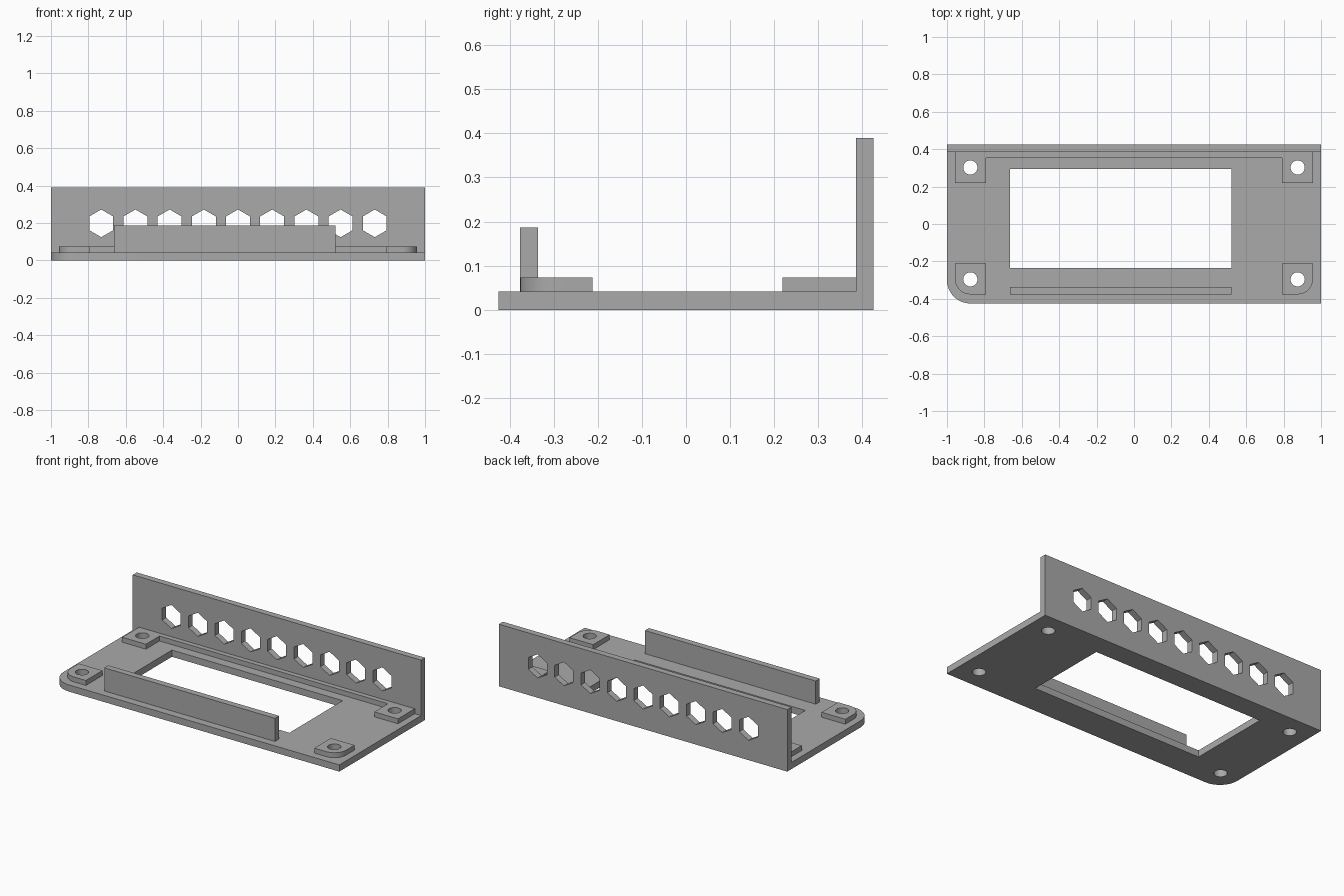
import bpy, bmesh
from math import sin, cos, pi, radians
from mathutils import Matrix

cube = bpy.data.objects.get("Cube")
if cube:
    bpy.data.objects.remove(cube)

grey = bpy.data.materials.new("mid grey")
grey.use_nodes = True
grey.diffuse_color = (0.4, 0.4, 0.4, 1)
grey.node_tree.nodes["Principled BSDF"].inputs["Base Color"].default_value = (0.4, 0.4, 0.4, 1)


def ring(cx, cy, r, sides, start=0.0):
    """Regular polygon or circle."""
    return [(cx + r * cos(start + 2 * pi * i / sides),
             cy + r * sin(start + 2 * pi * i / sides)) for i in range(sides)]


def rect(x0, x1, y0, y1, round_left=0.0, round_right=0.0):
    """Rectangle whose two front corners may be rounded."""
    pts = [(x1, y1), (x0, y1)]
    for r, cx, a0 in ((round_left, x0 + round_left, pi),
                      (round_right, x1 - round_right, 1.5 * pi)):
        steps = 10 if r else 0
        for i in range(steps + 1):
            a = a0 + 0.5 * pi * i / max(steps, 1)
            pts.append((cx + r * cos(a), y0 + r + r * sin(a)))
    return pts


def slab(name, loops, low, high, upright=False):
    """Extrude an outline with holes; upright slabs use x and z, with depth along y."""
    curve = bpy.data.curves.new(name, 'CURVE')
    curve.dimensions = '2D'
    curve.fill_mode = 'BOTH'
    curve.extrude = (high - low) / 2
    for pts in loops:
        spline = curve.splines.new('POLY')
        spline.points.add(len(pts) - 1)
        for p, (x, y) in zip(spline.points, pts):
            p.co = (x, y, 0, 1)
        spline.use_cyclic_u = True
    source = bpy.data.objects.new(name + " outline", curve)
    bpy.context.collection.objects.link(source)
    bpy.context.view_layer.update()
    graph = bpy.context.evaluated_depsgraph_get()
    mesh = bpy.data.meshes.new_from_object(source.evaluated_get(graph))
    bpy.data.objects.remove(source)

    mid = (low + high) / 2
    place = Matrix.Translation((0, mid, 0) if upright else (0, 0, mid))
    if upright:
        place = place @ Matrix.Rotation(radians(90), 4, 'X')
    bm = bmesh.new()
    bm.from_mesh(mesh)
    bm.transform(place)
    bmesh.ops.remove_doubles(bm, verts=bm.verts, dist=0.0001)
    bmesh.ops.recalc_face_normals(bm, faces=bm.faces)
    bm.to_mesh(mesh)
    bm.free()
    mesh.name = name
    mesh.materials.clear()
    mesh.materials.append(grey)
    obj = bpy.data.objects.new(name, mesh)
    bpy.context.collection.objects.link(obj)
    bpy.ops.object.select_all(action='DESELECT')
    obj.select_set(True)
    bpy.context.view_layer.objects.active = obj
    bpy.ops.object.shade_smooth_by_angle(angle=radians(30))
    return obj


BASE_TOP, PAD_TOP = 0.042, 0.073
WALL_FRONT, BACK = 0.385, 0.425
WIN_L, WIN_R = -0.664, 0.52
HOLE_X, HOLE_BACK, HOLE_FRONT = 0.875, 0.302, -0.296
screw_holes = {(sx, y): ring(sx * HOLE_X, y, 0.038, 32)
               for sx in (-1, 1) for y in (HOLE_BACK, HOLE_FRONT)}

# Base plate with window, screw holes and one rounded corner
slab("base_plate",
     [rect(-1, 1, -BACK, WALL_FRONT, round_left=0.125),
      rect(WIN_L, WIN_R, -0.234, 0.294)] + list(screw_holes.values()),
     0, BASE_TOP)

# Back wall with a row of hexagonal openings
hexes = [ring(i * 0.1828, 0.198, 0.074, 6, pi / 2) for i in range(-4, 5)]
slab("back_wall", [rect(-1, 1, 0, 0.389)] + hexes, WALL_FRONT, BACK, upright=True)

# Screw pads, the front pair rounded on the outer corner
for (sx, y), hole in screw_holes.items():
    front = y < 0
    x0, x1 = sorted((sx * 0.956, sx * 0.792))
    y0, y1 = (-0.376, -0.212) if front else (0.219, WALL_FRONT)
    r = 0.08 if front else 0
    outline = rect(x0, x1, y0, y1, r if sx < 0 else 0, r if sx > 0 else 0)
    slab(("front" if front else "back") + ("_left_pad" if sx > 0 else "_right_pad"),
         [outline, hole], BASE_TOP, PAD_TOP)

# Low strip along the wall, joining the back pads
slab("back_strip", [rect(-0.792, 0.792, 0.354, WALL_FRONT)], BASE_TOP, PAD_TOP)

# Upright rib in front of the window
slab("front_rib", [rect(WIN_L, WIN_R, -0.376, -0.336)], BASE_TOP, 0.187)
